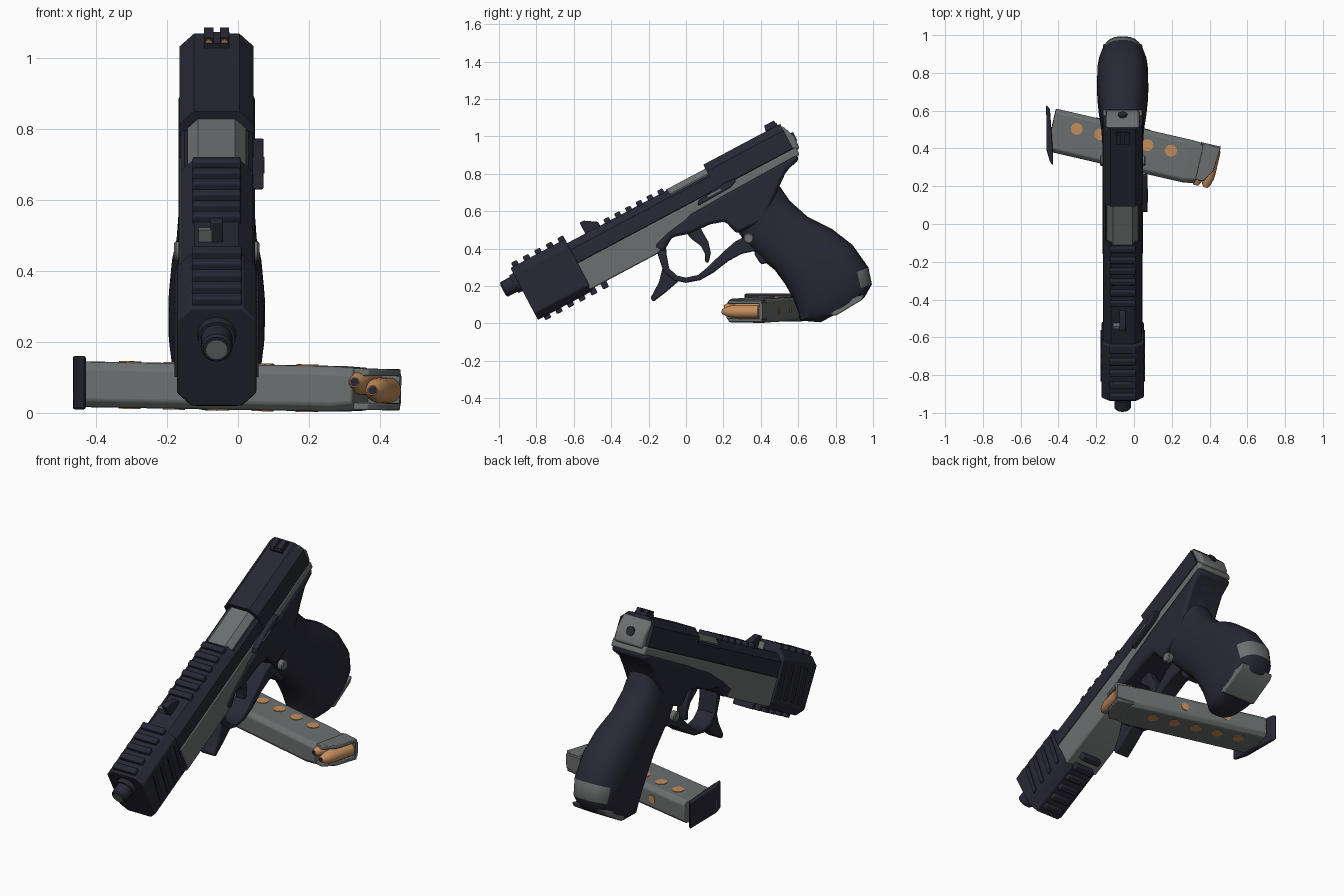
import bpy, bmesh, math
from mathutils import Vector, Matrix

cube = bpy.data.objects.get("Cube")
if cube:
    bpy.data.objects.remove(cube)


def material(name, color):
    m = bpy.data.materials.new(name)
    m.use_nodes = True
    m.diffuse_color = (*color, 1)
    m.node_tree.nodes["Principled BSDF"].inputs["Base Color"].default_value = (*color, 1)
    return m


DARK = material("dark navy polymer", (0.021, 0.021, 0.036))
GRAY = material("gray steel", (0.15, 0.16, 0.16))
GOLD = material("brass", (0.55, 0.27, 0.11))

XC = -0.06                      # centre plane of the pistol
TILT = math.radians(28)         # barrel pitch
C, S = math.cos(TILT), math.sin(TILT)


def at(u, v):
    """Barrel-aligned (along, up) to world (y, z)."""
    return (u * C - v * S, u * S + v * C)


def finish(bm, name, mat, bevel=0.0, smooth=35):
    bmesh.ops.recalc_face_normals(bm, faces=bm.faces)
    me = bpy.data.meshes.new(name)
    bm.to_mesh(me)
    bm.free()
    ob = bpy.data.objects.new(name, me)
    bpy.context.collection.objects.link(ob)
    me.materials.append(mat)
    if bevel:
        mod = ob.modifiers.new("edge bevel", "BEVEL")
        mod.width = bevel
        mod.segments = 2
        mod.limit_method = "ANGLE"
        mod.angle_limit = math.radians(40)
    bpy.ops.object.select_all(action="DESELECT")
    ob.select_set(True)
    bpy.context.view_layer.objects.active = ob
    bpy.ops.object.shade_smooth_by_angle(angle=math.radians(smooth))
    return ob


def loft(name, rings, mat, bevel=0.0, smooth=35):
    """Skin a list of equal-length rings and cap both ends."""
    bm = bmesh.new()
    vs = [[bm.verts.new(p) for p in r] for r in rings]
    n = len(vs[0])
    for a, b in zip(vs, vs[1:]):
        for i in range(n):
            j = (i + 1) % n
            bm.faces.new((a[i], a[j], b[j], b[i]))
    bm.faces.new(vs[0])
    bm.faces.new(vs[-1])
    return finish(bm, name, mat, bevel, smooth)


def prism(name, pts, hw, mat, x=XC, bevel=0.0):
    """Extrude a side profile of (y, z) points across x."""
    return loft(name, [[(x + s * hw, y, z) for y, z in pts] for s in (-1, 1)], mat, bevel)


def block(name, u0, u1, v0, v1, hw, mat, x=XC, bevel=0.0):
    pts = [at(u0, v0), at(u1, v0), at(u1, v1), at(u0, v1)]
    return prism(name, pts, hw, mat, x, bevel)


def octagon(hw, v0, v1, top, bot):
    half = [(hw - bot, v0), (hw, v0 + bot), (hw, v1 - top), (hw - top, v1)]
    return half + [(-x, v) for x, v in reversed(half)]


def bar(name, u0, u1, hw, v0, v1, top, bot, mat, bevel=0.0):
    """Chamfered bar running along the barrel."""
    sec = octagon(hw, v0, v1, top, bot)
    return loft(name, [[(XC + x, *at(u, v)) for x, v in sec] for u in (u0, u1)], mat, bevel)


def lathe(name, origin, axis, profile, mat, n=20):
    """Spin (distance, radius) pairs about an axis."""
    origin, axis = Vector(origin), Vector(axis).normalized()
    q = axis.to_track_quat("Z", "Y")
    ang = [2 * math.pi * i / n for i in range(n)]
    return loft(name, [[origin + q @ Vector((r * math.cos(a), r * math.sin(a), d)) for a in ang]
                       for d, r in profile], mat)


def ribbon(name, path, widths, hw, mat, bevel=0.0):
    """Flat strip following a side-view path."""
    left, right = [], []
    for i, p in enumerate(path):
        a, b = Vector(path[max(i - 1, 0)]), Vector(path[min(i + 1, len(path) - 1)])
        t = (b - a).normalized()
        nrm = Vector((-t.y, t.x)) * widths[i] / 2
        left.append(tuple(Vector(p) + nrm))
        right.append(tuple(Vector(p) - nrm))
    return prism(name, left + right[::-1], hw, mat, bevel=bevel)


# Slide, chamber and frame rail
bar("slide_front", -0.37, 0.25, 0.102, 0.555, 0.677, 0.04, 0.004, DARK)
bar("slide_port_sides", 0.25, 0.48, 0.102, 0.555, 0.645, 0.012, 0.004, DARK)
bar("slide_rear", 0.48, 0.945, 0.104, 0.555, 0.706, 0.04, 0.004, DARK)
bar("chamber", 0.24, 0.49, 0.082, 0.57, 0.682, 0.03, 0.01, GRAY)
prism("frame_rail", [at(-0.37, 0.40), at(0.04, 0.40), at(0.3, 0.5), at(0.96, 0.51),
                     at(0.96, 0.557), at(-0.37, 0.557)], 0.104, GRAY, bevel=0.008)
prism("rear_cap", [at(0.92, 0.54), at(0.975, 0.54), at(0.982, 0.61), at(0.95, 0.69),
                   at(0.92, 0.69)], 0.088, GRAY, bevel=0.012)
lathe("striker", (XC, *at(0.97, 0.61)), (0, C, S), [(0, 0.025), (0.015, 0.025)], DARK)

# Compensator with side ribs
bar("compensator", -0.69, -0.36, 0.112, 0.388, 0.702, 0.04, 0.04, DARK, 0.006)
for k in range(4):
    u = -0.63 + 0.07 * k
    rib = [at(u, 0.45), at(u + 0.025, 0.45), at(u + 0.05, 0.64), at(u + 0.025, 0.64)]
    prism("compensator_rib", rib, 0.118, DARK)

# Rail teeth on the slide and compensator
for k in range(6):
    u = -0.13 + 0.065 * k
    block("slide_tooth", u, u + 0.032, 0.66, 0.698, 0.068, DARK, bevel=0.006)
for k in range(5):
    u = -0.675 + 0.07 * k
    block("top_tooth", u, u + 0.035, 0.69, 0.725, 0.07, DARK, bevel=0.006)
for k in range(6):
    u = -0.655 + 0.07 * k
    block("lower_tooth", u, u + 0.035, 0.367, 0.41, 0.06, DARK, bevel=0.006)

# Barrel
muzzle = (XC, *at(-0.778, 0.617))
lathe("barrel", muzzle, (0, C, S), [(0, 0.038), (0.008, 0.044), (0.2, 0.044)], DARK, 24)
lathe("barrel_collar", (XC, *at(-0.715, 0.617)), (0, C, S), [(0, 0.052), (0.06, 0.058)], DARK, 24)
lathe("bore", muzzle, (0, C, S), [(-0.003, 0.03), (0.01, 0.03)], GRAY, 24)

# Sights
prism("front_sight", [at(-0.25, 0.66), at(-0.25, 0.742), at(-0.225, 0.742), at(-0.16, 0.70),
                      at(-0.16, 0.66)], 0.018, DARK, bevel=0.004)
block("front_sight_plate", -0.25, -0.235, 0.67, 0.715, 0.018, GRAY, x=XC - 0.033)
block("rear_sight", 0.86, 0.93, 0.69, 0.72, 0.036, DARK)
for s in (-1, 1):
    block("rear_sight_post", 0.865, 0.925, 0.71, 0.737, 0.013, DARK, x=XC + s * 0.022)
    lathe("rear_sight_dot", (XC + s * 0.022, *at(0.862, 0.722)), (0, C, S),
          [(0, 0.009), (0.005, 0.009)], GOLD, 12)

# Dark frame above the trigger
prism("frame_body", [(-0.18, 0.41), (-0.10, 0.49), (0.02, 0.58), (0.10, 0.625), (0.20, 0.69),
                     (0.40, 0.80), (0.59, 0.905), (0.605, 0.875), (0.54, 0.82), (0.50, 0.74),
                     (0.42, 0.55), (0.27, 0.48), (0.21, 0.545), (0.13, 0.53), (0.02, 0.48),
                     (-0.075, 0.46), (-0.12, 0.38)], 0.108, DARK, bevel=0.022)

# Grip: front point, back point, half width at each station
stations = [((0.34, 0.75), (0.59, 0.88), 0.10), ((0.25, 0.63), (0.53, 0.80), 0.106),
            ((0.25, 0.53), (0.50, 0.735), 0.106), ((0.32, 0.43), (0.555, 0.655), 0.108),
            ((0.42, 0.33), (0.65, 0.57), 0.115), ((0.475, 0.285), (0.78, 0.505), 0.128),
            ((0.53, 0.21), (0.89, 0.42), 0.136), ((0.575, 0.13), (0.975, 0.30), 0.135),
            ((0.60, 0.06), (0.994, 0.21), 0.125), ((0.61, 0.015), (0.955, 0.14), 0.112),
            ((0.72, 0.006), (0.94, 0.125), 0.095)]


def power(t):
    return math.copysign(abs(t) ** 0.75, t)


rings = []
for f, b, hw in stations:
    f, b = Vector(f), Vector(b)
    mid, half = (f + b) / 2, (b - f) / 2
    ring = []
    for i in range(28):
        a = 2 * math.pi * i / 28
        p = mid + half * power(math.cos(a))
        ring.append((XC + hw * power(math.sin(a)), p.x, p.y))
    rings.append(ring)
grip = loft("grip", rings, DARK, smooth=50)
grip.data.materials.append(GRAY)
for face in grip.data.polygons:     # steel inlay on the backstrap
    c = face.center
    if c.y > 0.89 and 0.19 < c.z < 0.32 and abs(c.x - XC) < 0.1:
        face.material_index = 1
prism("heel_plate", [(0.77, 0.05), (0.84, 0.125), (0.955, 0.155), (0.94, 0.125), (0.80, 0.04)],
      0.104, GRAY, bevel=0.006)
prism("front_strap_step", [(0.36, 0.38), (0.40, 0.315), (0.44, 0.325), (0.46, 0.40)],
      0.05, DARK, bevel=0.012)

# Trigger guard, hook and trigger
ribbon("trigger_guard", [(-0.14, 0.45), (-0.125, 0.36), (-0.105, 0.285), (-0.055, 0.242),
                         (0.0, 0.231), (0.07, 0.245), (0.13, 0.285), (0.21, 0.355),
                         (0.28, 0.405), (0.38, 0.44)],
       [0.06, 0.045, 0.035, 0.03, 0.028, 0.03, 0.042, 0.055, 0.075, 0.1], 0.052, DARK, 0.008)
prism("guard_hook", [(-0.125, 0.30), (-0.145, 0.22), (-0.19, 0.135), (-0.175, 0.115),
                     (-0.11, 0.165), (-0.04, 0.225), (-0.07, 0.25)], 0.045, DARK, bevel=0.008)
ribbon("trigger", [(0.02, 0.53), (0.06, 0.47), (0.10, 0.425), (0.117, 0.375), (0.112, 0.325)],
       [0.09, 0.07, 0.045, 0.032, 0.018], 0.028, DARK, 0.008)

# Controls
for s in (-1, 1):
    lathe("magazine_button", (XC + s * 0.09, 0.335, 0.455), (s, 0, 0),
          [(0, 0.028), (0.025, 0.028), (0.03, 0.022)], GRAY)
prism("slide_stop", [at(0.35, 0.525), at(0.55, 0.53), at(0.59, 0.545), at(0.59, 0.562),
                     at(0.54, 0.567), at(0.37, 0.55)], 0.016, DARK, x=0.056, bevel=0.004)
block("slide_stop_mark", 0.42, 0.5, 0.54, 0.55, 0.003, GRAY, x=0.072)

# Magazine lying on its side
MAG = (Matrix.Translation((-0.01, 0.40, 0.073)) @ Matrix.Rotation(math.radians(-13), 4, "Z")
       @ Matrix.Rotation(math.radians(1), 4, "Y"))
AX = MAG.to_3x3()


def mag_ring(a, w0, w1, t, ch):
    sec = octagon((w1 - w0) / 2, -t, t, ch, ch)
    return [MAG @ Vector((a, (w0 + w1) / 2 + w, h)) for w, h in sec]


loft("magazine_body", [mag_ring(-0.44, -0.115, 0.115, 0.064, 0.02),
                       mag_ring(0.30, -0.115, 0.115, 0.064, 0.02),
                       mag_ring(0.365, -0.105, 0.112, 0.06, 0.022)], GRAY, 0.006)
for s in (-1, 1):
    lip = [(0.36, -0.085), (0.405, -0.085), (0.445, -0.02), (0.455, 0.11), (0.36, 0.11)]
    loft("magazine_lip", [[MAG @ Vector((a, w, s * h)) for a, w in lip]
                          for h in (0.038, 0.058)], GRAY, 0.004)
loft("magazine_back_wall", [mag_ring(0.35, 0.095, 0.115, 0.055, 0.008),
                            mag_ring(0.455, 0.095, 0.115, 0.045, 0.008)], GRAY)
foot = [(-0.465, 0.63), (-0.445, 0.61), (-0.428, 0.37), (-0.43, 0.31), (-0.445, 0.33), (-0.463, 0.39)]
loft("magazine_foot", [[(x, y, z) for x, y in foot] for z in (0.01, 0.16)], DARK, 0.006)

# Cartridges at the feed end
for a, h in ((0.425, -0.002), (0.372, 0.02)):
    tip = MAG @ Vector((a, -0.112, h))
    lathe("cartridge", tip, AX @ Vector((0, 1, 0)),
          [(0, 0.014), (0.02, 0.025), (0.05, 0.033), (0.075, 0.036), (0.2, 0.036), (0.205, 0.03)], GOLD)
    lathe("cartridge_hollow", tip, AX @ Vector((0, 1, 0)), [(-0.002, 0.012), (0.004, 0.012)], DARK, 12)

# Brass witness holes on both flat sides and the back edge
for k in range(5):
    for s in (-1, 1):
        lathe("witness_hole", MAG @ Vector((-0.31 + 0.128 * k, 0.035, s * 0.062)),
              AX @ Vector((0, 0, s)), [(0, 0.032), (0.005, 0.032)], GOLD, 12)
for a in (-0.2, 0.05):
    lathe("back_witness_hole", MAG @ Vector((a, 0.113, 0)), AX @ Vector((0, 1, 0)),
          [(0, 0.022), (0.005, 0.022)], GOLD, 12)
